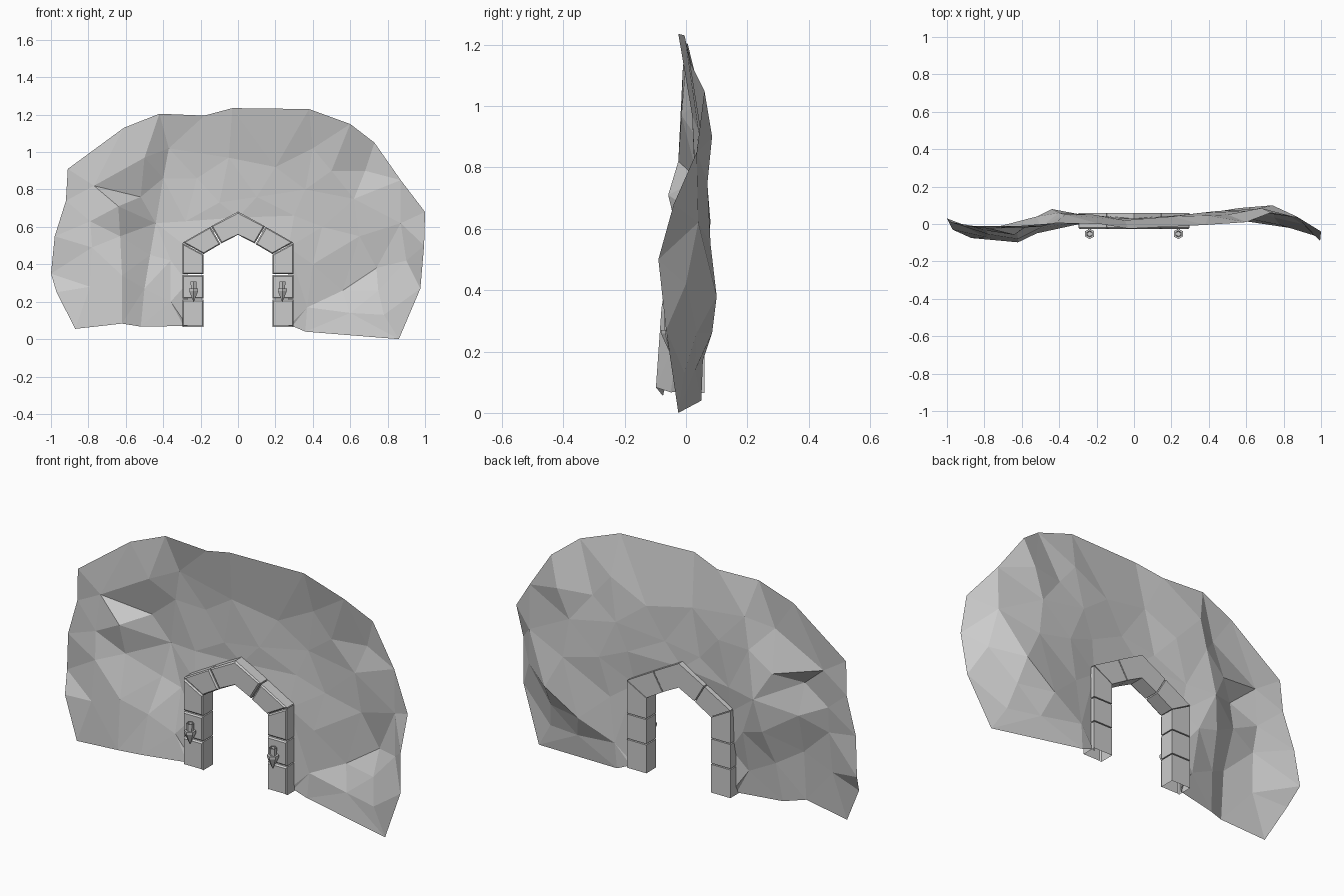
import bpy, bmesh
from math import cos, sin, pi
from mathutils import Vector
from mathutils.geometry import delaunay_2d_cdt

if "Cube" in bpy.data.objects:
    bpy.data.objects.remove(bpy.data.objects["Cube"])


def make_object(name, bm):
    bmesh.ops.recalc_face_normals(bm, faces=bm.faces)
    mesh = bpy.data.meshes.new(name)
    bm.to_mesh(mesh)
    bm.free()
    ob = bpy.data.objects.new(name, mesh)
    bpy.context.collection.objects.link(ob)
    return ob


# Rock face: silhouette and crag points as (x, z, depth y), triangulated as one sheet
outline = [
    (-.29, .07, .0), (-.52, .067, -.05), (-.62, .083, -.098), (-.87, .055, -.075),
    (-.97, .25, -.03), (-1, .35, .03), (-.98, .55, .01), (-.92, .74, 0),
    (-.91, .91, -.01), (-.61, 1.13, -.01), (-.42, 1.205, .005), (-.18, 1.195, 0),
    (-.03, 1.235, -.025), (.38, 1.23, -.005), (.6, 1.15, .01), (.73, 1.05, .06),
    (.87, .85, .035), (1, .68, -.04), (.995, .5, -.09), (.975, .27, -.065),
    (.86, 0, -.025), (.36, .04, .05), (.29, .07, .04)]
# the wall meets the middle of the arch stones
opening = [(.27, .07, .03), (.27, .49, .03), (0, .65, .03), (-.27, .49, .03),
           (-.27, .3, .02), (-.27, .07, .02)]
crags = [
    (-.78, .49, -.055), (-.62, .34, -.08), (-.79, .28, -.07), (-.5, .27, -.02),
    (-.36, .2, .0), (-.36, .42, .05), (-.47, .45, .05), (-.63, .55, -.02),
    (-.64, .71, -.058), (-.79, .63, -.035), (-.77, .82, -.025), (-.5, .97, -.015),
    (-.52, .76, .04), (-.4, .86, .06), (-.37, 1.02, .05), (-.44, .62, .08),
    (-.28, .63, .05), (-.22, .86, .05), (-.1, .73, .03), (-.05, .97, .02),
    (.1, .76, .03), (.2, .92, .04), (.3, .66, .05), (.4, 1.02, .045),
    (.36, .8, .06), (.45, .6, .07), (.5, .9, .05), (.68, .9, .085),
    (.62, .75, .07), (.65, .55, .08), (.87, .62, .04), (.74, .38, .1),
    (.9, .42, .0), (.56, .26, .085), (.75, .26, .035), (.4, .4, .05),
    (.37, .17, .055), (.6, .14, .03), (.78, .13, -.005)]
border = outline + opening
pts = border + crags
n = len(border)
co, _, faces, orig, _, _ = delaunay_2d_cdt(
    [Vector((x, z)) for x, z, y in pts],
    [(i, (i + 1) % n) for i in range(n)], [], 1, 1e-5)
bm = bmesh.new()
verts = [bm.verts.new((c.x, pts[o[0]][2] if o else 0, c.y)) for c, o in zip(co, orig)]
for f in faces:
    bm.faces.new([verts[i] for i in f])
make_object("rock_face", bm)


# Arch stones: xz profile extruded in depth, with a chamfered front.
# Each stone shrinks toward its centre; mirrored stones keep their x = 0 joint closed.
def stone(name, profile, side, open_bottom=False):
    cx = sum(p[0] for p in profile) / len(profile)
    cz = sum(p[1] for p in profile) / len(profile)
    bm = bmesh.new()
    rings = []
    for y, d in ((.06, .001), (-.02, .001), (-.027, .006)):
        ring = []
        for x, z in profile:
            s = 1 - d / .05
            px = cx + (x - cx) * s if x else 0
            ring.append(bm.verts.new((side * px, y, cz + (z - cz) * s)))
        rings.append(ring)
    m = len(profile)
    for a, b in zip(rings, rings[1:]):
        for i in range(m):
            j = (i + 1) % m
            if (open_bottom and i == 0) or (profile[i][0] == 0 and profile[j][0] == 0):
                continue
            bm.faces.new((a[i], a[j], b[j], b[i]))
    bm.faces.new(rings[0])
    bm.faces.new(rings[-1])
    make_object(name, bm)


for side, label in ((-1, "left"), (1, "right")):
    stone(f"{label}_base_stone", [(.184, .063), (.297, .063), (.297, .212), (.184, .212)], side, True)
    stone(f"{label}_middle_stone", [(.184, .215), (.297, .215), (.297, .343), (.184, .343)], side)
    stone(f"{label}_shoulder_stone", [(.184, .346), (.297, .346), (.297, .515), (.184, .454)], side)
    stone(f"{label}_slope_stone", [(.184, .454), (.297, .517), (.147, .602), (.092, .508)], side)
    stone(f"{label}_crown_stone", [(.09, .51), (.145, .604), (0, .684), (0, .557)], side)


# Torches: six-sided turned shapes held on a small bracket
def turned(name, x, y, profile, sides=6):
    bm = bmesh.new()
    rings = [[bm.verts.new((x + r * cos(2 * pi * i / sides + pi / 6),
                            y + r * sin(2 * pi * i / sides + pi / 6), z))
              for i in range(sides)] for r, z in profile]
    for a, b in zip(rings, rings[1:]):
        for i in range(sides):
            j = (i + 1) % sides
            bm.faces.new((a[i], a[j], b[j], b[i]))
    bm.faces.new(rings[0])
    bm.faces.new(rings[-1])
    make_object(name, bm)


for side, label in ((-1, "left"), (1, "right")):
    x = side * .237
    turned(f"{label}_torch", x, -.053,
           [(.002, .2), (.028, .258), (.028, .27), (.017, .27), (.019, .308), (.015, .308), (.013, .275)])
    bm = bmesh.new()
    bmesh.ops.create_cube(bm, size=1)
    for v in bm.verts:
        v.co = (x + v.co.x * .016, -.035 + v.co.y * .03, .25 + v.co.z * .018)
    make_object(f"{label}_torch_bracket", bm)
